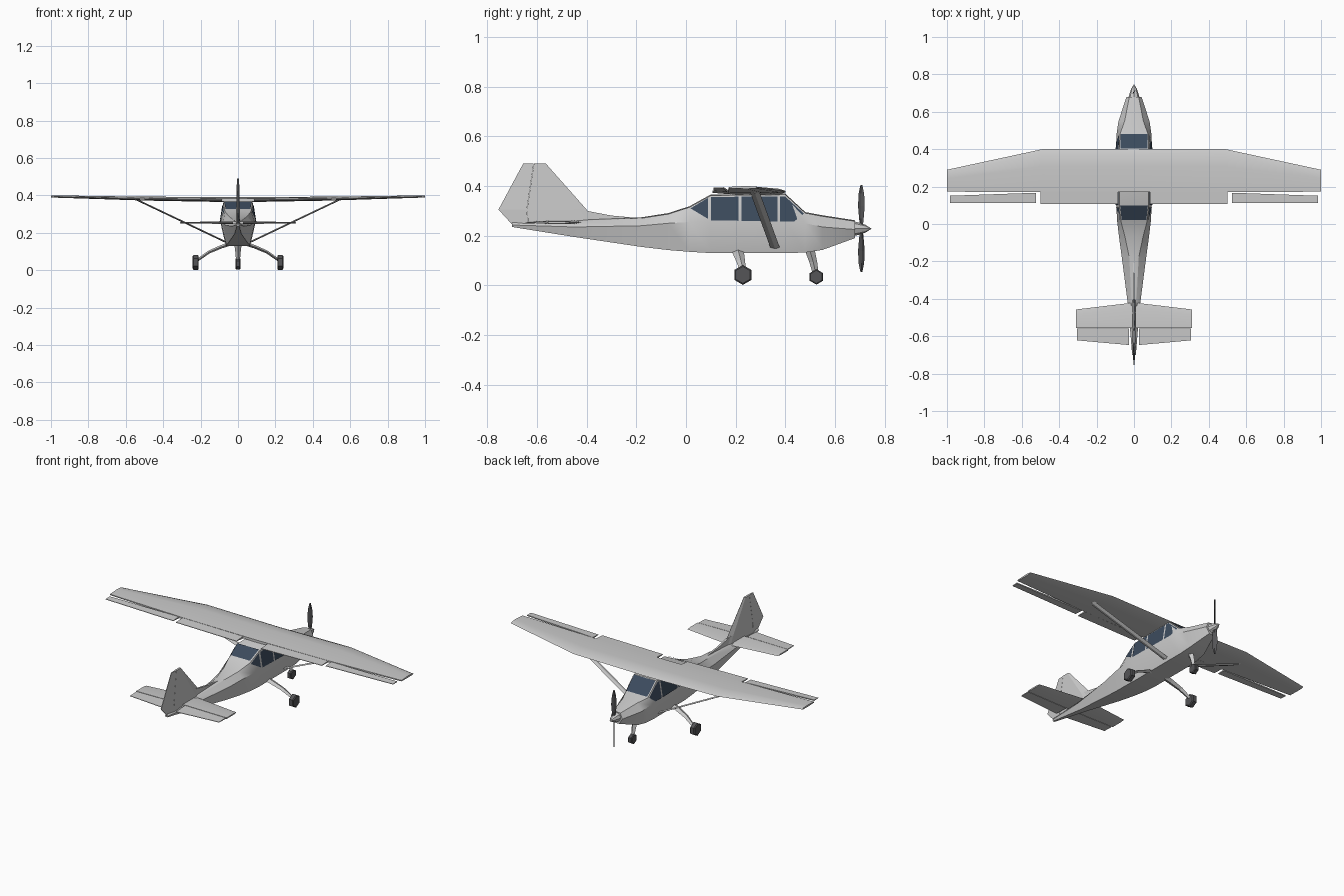
import bpy, bmesh
from math import sin, cos, pi, radians
from mathutils import Vector

if "Cube" in bpy.data.objects:
    bpy.data.objects.remove(bpy.data.objects["Cube"])


def material(name, rgb):
    m = bpy.data.materials.new(name)
    m.diffuse_color = (*rgb, 1)
    m.use_nodes = True
    m.node_tree.nodes["Principled BSDF"].inputs["Base Color"].default_value = m.diffuse_color
    return m


GLASS = material("glass", (0.045, 0.07, 0.11))
DARK = material("dark_rubber", (0.09, 0.09, 0.095))


def finish(name, bm, mat=None, mirror=False, smooth=None):
    if not mat == GLASS:
        bmesh.ops.recalc_face_normals(bm, faces=bm.faces)
    me = bpy.data.meshes.new(name)
    bm.to_mesh(me)
    bm.free()
    ob = bpy.data.objects.new(name, me)
    bpy.context.collection.objects.link(ob)
    if mat:
        me.materials.append(mat)
    if mirror:
        ob.modifiers.new("Mirror", 'MIRROR')
    if smooth:
        bpy.ops.object.select_all(action='DESELECT')
        ob.select_set(True)
        bpy.context.view_layer.objects.active = ob
        bpy.ops.object.shade_smooth_by_angle(angle=radians(smooth))
    return ob


def loft(name, sections, **kw):
    """Skin a list of equal-length closed sections and cap both ends."""
    bm = bmesh.new()
    rings = [[bm.verts.new(p) for p in s] for s in sections]
    n = len(rings[0])
    for a, b in zip(rings, rings[1:]):
        for i in range(n):
            j = (i + 1) % n
            bm.faces.new((a[i], a[j], b[j], b[i]))
    bm.faces.new(rings[0])
    bm.faces.new(rings[-1])
    return finish(name, bm, **kw)


def panel(name, points, **kw):
    bm = bmesh.new()
    bm.faces.new([bm.verts.new(p) for p in points])
    return finish(name, bm, **kw)


# Fuselage: y, then half width and height at the belly, waist and roof edge
STATIONS = [
    (.68, .018, .19, .040, .225, .025, .258),
    (.55, .055, .143, .083, .235, .050, .278),
    (.48, .062, .132, .093, .25, .075, .291),
    (.40, .065, .13, .095, .26, .078, .365),
    (.10, .065, .13, .095, .26, .078, .362),
    (.015, .062, .135, .090, .255, .070, .315),
    (-.07, .055, .142, .080, .25, .048, .287),
    (-.18, .045, .155, .065, .24, .025, .270),
    (-.45, .018, .195, .030, .235, .012, .259),
    (-.70, .006, .235, .010, .243, .005, .252)]


def hull(st):
    y, wb, zb, wm, zm, wt, zt = st
    half = [(wb, zb), (wm, zm), (wt, zt)]
    return ([(x, y, z) for x, z in half] + [(0, y, zt + .004)]
            + [(-x, y, z) for x, z in reversed(half)])


loft("fuselage", [hull(s) for s in STATIONS], smooth=30)


# Side windows, laid just outside the cabin wall
def wall(y, z):
    for a, b in zip(STATIONS, STATIONS[1:]):
        if b[0] <= y <= a[0]:
            f = (a[0] - y) / (a[0] - b[0])
            wm, zm, wt, zt = [p + (q - p) * f for p, q in zip(a[3:], b[3:])]
            return (wm + (wt - wm) * (z - zm) / (zt - zm) + .003, y, z)


WINDOWS = {
    "rear_side_window": [(.018, .31), (.088, .268), (.088, .352)],
    "middle_side_window": [(.101, .262), (.212, .26), (.212, .357), (.101, .355)],
    "door_window": [(.223, .26), (.368, .257), (.368, .358), (.223, .357)],
    "front_side_window": [(.379, .257), (.435, .257), (.475, .289), (.40, .357), (.379, .358)]}
for name, pts in WINDOWS.items():
    panel(name, [wall(y, z) for y, z in pts], mat=GLASS, mirror=True)

# Windshield and back window
for name, (w0, y0, z0), (w1, y1, z1) in [
        ("windshield", (.073, .404, .366), (.071, .482, .296)),
        ("back_window", (.066, .022, .326), (.074, .099, .368))]:
    panel(name, [(-w0, y0, z0), (w0, y0, z0), (w1, y1, z1), (-w1, y1, z1)][::-1], mat=GLASS)

# Wing: tapered panel with an open trailing edge
AIRFOIL = [(0, 0), (.1, .42), (.4, .65), (1, .3), (1, -.25), (.4, -.4), (.1, -.3)]


def rib(x, front, back, z, t):
    return [(x, front + (back - front) * s, z + h * t) for s, h in AIRFOIL]


loft("wing", [rib(-1, .29, .173, .393, .011), rib(-.49, .40, .17, .380, .020),
              rib(0, .40, .17, .374, .027), rib(.49, .40, .17, .380, .020),
              rib(1, .29, .173, .393, .011)], smooth=30)


# Control surfaces: wedge between two ends (x, front y, back y, z, thickness)
def wedge(name, *ends):
    loft(name, [[(x, f, z + t / 2), (x, b, z + .0015), (x, b, z - .0015), (x, f, z - t / 2)]
                for x, f, b, z, t in ends], mirror=True)


wedge("flap", (.085, .172, .106, .374, .014), (.50, .172, .106, .380, .010))
wedge("aileron", (.523, .167, .112, .381, .010), (.985, .151, .111, .392, .006))


# Struts and legs: rectangular bars through (x, y, z, chord, thickness)
def bar(name, path, mirror=True, **kw):
    secs = []
    for i, (x, y, z, c, t) in enumerate(path):
        a, b = path[max(i - 1, 0)], path[min(i + 1, len(path) - 1)]
        d = Vector((b[0] - a[0], 0, b[2] - a[2])).normalized()
        n = Vector((-d.z, 0, d.x)) * t / 2
        p, u = Vector((x, y, z)), Vector((0, c / 2, 0))
        secs.append([p + u, p + n, p - u, p - n])
    loft(name, secs, mirror=mirror, **kw)


bar("wing_strut", [(.06, .36, .148, .038, .009), (.54, .277, .376, .038, .009)])
bar("main_gear_leg", [(.04, .208, .142, .05, .02), (.09, .212, .125, .045, .018),
                      (.155, .22, .097, .036, .016), (.225, .232, .048, .02, .014)])
bar("nose_gear_leg", [(0, .496, .15, .042, .042), (0, .512, .095, .032, .028),
                      (0, .525, .035, .022, .018)], mirror=False)


# Wheels: six-sided, point upward
def wheel(name, x, y, z, r, w, mirror):
    loft(name, [[(x + dx, y + k * r * cos(pi / 2 + i * pi / 3), z + k * r * sin(pi / 2 + i * pi / 3))
                 for i in range(6)]
                for dx, k in [(-w, .85), (-w * .7, 1), (w * .7, 1), (w, .85)]],
         mat=DARK, mirror=mirror)


wheel("main_wheel", .226, .229, .042, .040, .016, True)
wheel("nose_wheel", 0, .525, .034, .031, .013, False)

# Spinner and propeller
loft("spinner", [[(r * cos(i * pi / 4), y, .228 + r * sin(i * pi / 4)) for i in range(8)]
                 for y, r in [(.675, .03), (.69, .026), (.722, .016), (.746, .001)]], smooth=30)
BLADE = [(0, .007, 45), (.04, .012, 40), (.09, .0165, 36), (.14, .013, 30), (.176, .004, 25)]
for name, side in [("upper_propeller_blade", 1), ("lower_propeller_blade", -1)]:
    secs = []
    for r, w, deg in BLADE:
        a = radians(deg) * side
        u, n = Vector((sin(a), cos(a), 0)) * w, Vector((cos(a), -sin(a), 0)) * .003
        c = Vector((0, .706, .229 + side * r))
        secs.append([c + u, c + n, c - u, c - n])
    loft(name, secs, mat=DARK)


# Tailplane and elevator
def tail_rib(x, front, back, t):
    return [(x, front, .254), (x, front - .03, .254 + t), (x, back, .254 + t),
            (x, back, .254 - t), (x, front - .03, .254 - t)]


loft("tailplane", [tail_rib(-.31, -.457, -.555, .004), tail_rib(0, -.42, -.555, .007),
                   tail_rib(.31, -.457, -.555, .004)], smooth=30)
wedge("elevator", (.028, -.558, -.647, .254, .013), (.305, -.558, -.622, .254, .007))


# Fin, rudder and dorsal fillet: upright ribs (z, front y, hinge y, back y, half thickness)
FIN = [(.245, -.36, -.635, -.70, .011), (.305, -.40, -.640, -.755, .010),
       (.491, -.565, -.612, -.655, .006)]
loft("fin", [[(0, f, z), (t, f - .05 * (h - f) / -.24, z), (t, h, z),
              (-t, h, z), (-t, f - .05 * (h - f) / -.24, z)]
             for z, f, h, b, t in [(z, f, h, b, t) for z, f, h, b, t in FIN]])
loft("rudder", [[(t, h - .001, z), (.002, b, z), (-.002, b, z), (-t, h - .001, z)]
                for z, f, h, b, t in FIN])
loft("dorsal_fillet", [[(x, y, z) for y, z in
                        [(-.16, .268), (-.30, .281), (-.395, .299), (-.45, .31), (-.45, .25)]]
                       for x in (-.006, .006)])
